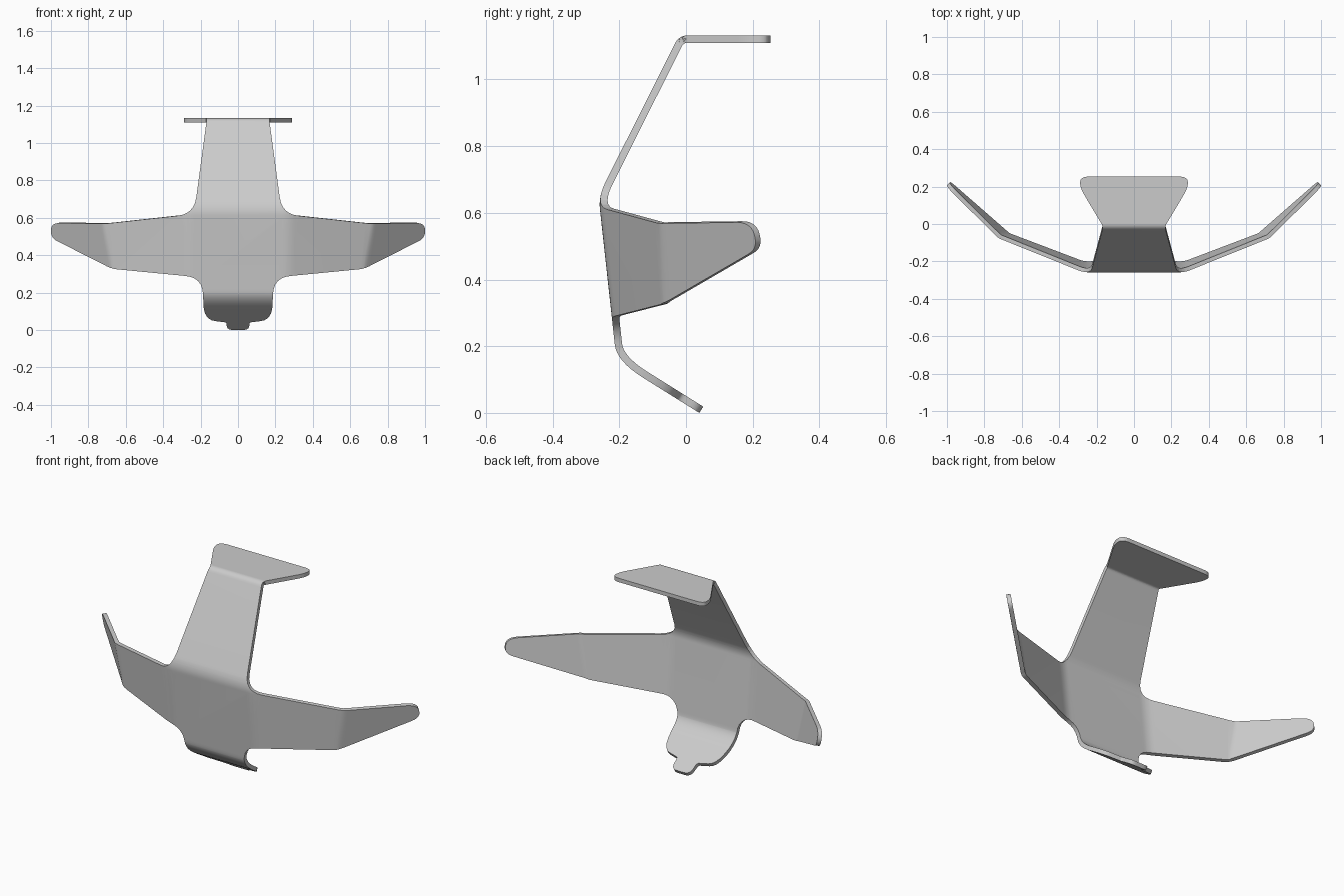
import bpy, bmesh, math
from mathutils import Vector

cube = bpy.data.objects.get("Cube")
if cube:
    bpy.data.objects.remove(cube, do_unlink=True)

THICKNESS = 0.022

# Bends along the height: (position, softness, change of y slope)
BENDS = [(0.155, 0.05, 1.49), (0.65, 0.04, 0.611), (1.132, 0.025, 0.5)]
WING_ROOT, ROOT_SOFT, ROOT_SLOPE = 0.27, 0.035, 0.39
WING_FOLD, FOLD_SOFT, FOLD_SLOPE, FOLD_LEAN = 0.72, 0.012, 0.60, 0.2

# Half of the flat pattern, top to bottom: (x, height, corner rounding)
HALF = [
    (0.288, 1.406, 0.045), (0.288, 1.345, 0.04), (0.165, 1.14, 0.02),
    (0.235, 0.62, 0.09), (0.71, 0.568, 0.03), (1.0, 0.572, 0.045),
    (1.0, 0.492, 0.035), (0.675, 0.327, 0.03), (0.19, 0.28, 0.09),
    (0.182, 0.055, 0.08), (0.062, 0.04, 0.01), (0.058, 0.0, 0.035),
]


def ramp(v, soft):
    """Zero, then a unit slope, with a rounded start."""
    if v <= -soft:
        return 0.0
    return v if v >= soft else (v + soft) ** 2 / (4 * soft)


def rounded(corners, steps=6):
    """Replace every corner with a short curve."""
    points = []
    for i, (x, t, r) in enumerate(corners):
        c = Vector((x, t))
        before, after = (Vector(corners[j % len(corners)][:2]) - c for j in (i - 1, i + 1))
        a = c + before.normalized() * min(r, before.length * 0.49)
        b = c + after.normalized() * min(r, after.length * 0.49)
        for k in range(steps + 1):
            f = k / steps
            points.append(a * (1 - f) ** 2 + c * 2 * f * (1 - f) + b * f * f)
    return points


def fold(co):
    """Move a point of the flat pattern onto the bent sheet."""
    x, t = co.x, co.z
    y = 0.04 - 1.6 * t + sum(m * ramp(t - c, s) for c, s, m in BENDS)
    z = t - ramp(t - BENDS[2][0], BENDS[2][1])
    if t < 0.9:
        line = WING_FOLD + FOLD_LEAN * (t - 0.55)
        y += ROOT_SLOPE * ramp(abs(x) - WING_ROOT, ROOT_SOFT)
        y += FOLD_SLOPE * ramp(abs(x) - line, FOLD_SOFT)
    return Vector((x, y, z))


# Flat pattern
outline = rounded(HALF + [(-x, t, r) for x, t, r in reversed(HALF)])
bm = bmesh.new()
bm.faces.new([bm.verts.new((p.x, 0, p.y)) for p in reversed(outline)])
bm.normal_update()
if bm.faces[:][0].normal.y > 0:
    bmesh.ops.reverse_faces(bm, faces=bm.faces[:])
bmesh.ops.triangulate(bm, faces=bm.faces[:])


def cut(co, no):
    bmesh.ops.bisect_plane(bm, geom=bm.verts[:] + bm.edges[:] + bm.faces[:],
                           dist=1e-5, plane_co=co, plane_no=no)


# Cuts that let the sheet bend
for c, soft, _ in BENDS:
    for k in range(-4, 5):
        cut((0, 0, c + soft * k / 4), (0, 0, 1))
for side in (-1, 1):
    for k in range(-3, 4):
        cut((side * (WING_ROOT + ROOT_SOFT * k / 3), 0, 0), (1, 0, 0))
    for k in range(-1, 2):
        cut((side * (WING_FOLD + FOLD_SOFT * k), 0, 0.55),
            Vector((side, 0, -FOLD_LEAN)).normalized())

for v in bm.verts:
    v.co = fold(v.co)
bm.normal_update()

mesh = bpy.data.meshes.new("bent_sheet_stand")
bm.to_mesh(mesh)
bm.free()
stand = bpy.data.objects.new("bent_sheet_stand", mesh)
bpy.context.collection.objects.link(stand)
bpy.ops.object.select_all(action="DESELECT")
stand.select_set(True)
bpy.context.view_layer.objects.active = stand

# Sheet thickness towards the back
solid = stand.modifiers.new("thickness", "SOLIDIFY")
solid.thickness = THICKNESS
solid.offset = -1
solid.use_even_offset = True
bpy.ops.object.modifier_apply(modifier=solid.name)
bpy.ops.object.shade_smooth_by_angle(angle=math.radians(30))
